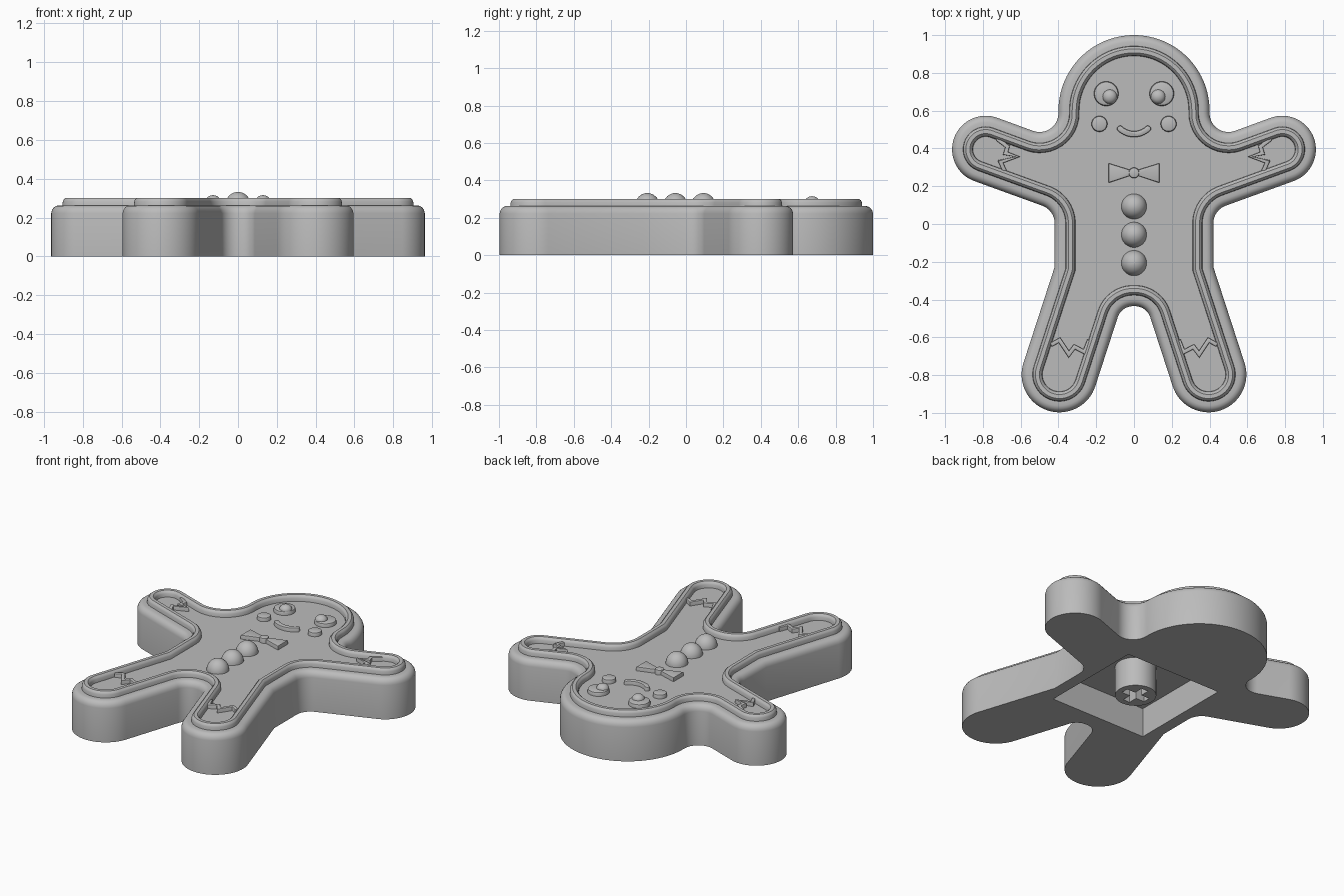
import bpy, bmesh, math
from mathutils import Vector

if "Cube" in bpy.data.objects:
    bpy.data.objects.remove(bpy.data.objects["Cube"])

grey = bpy.data.materials.new("cookie_grey")
grey.diffuse_color = (0.5, 0.5, 0.5, 1)
grey.use_nodes = True
grey.node_tree.nodes["Principled BSDF"].inputs["Base Color"].default_value = grey.diffuse_color
FLOOR = 0.262


def arc(cx, cy, r, a0, a1, n):
    angles = [math.radians(a0 + (a1 - a0) * i / n) for i in range(n + 1)]
    return [Vector((cx + r * math.cos(a), cy + r * math.sin(a))) for a in angles]


def circle(cx, cy, r, n=40):
    return arc(cx, cy, r, 0, 360, n)[:-1]


def fillet(corner, a_in, a_out, r, n=12):
    """Round a corner; the two angles point from it along its sides."""
    c = Vector(corner)
    u, v = [Vector((math.cos(math.radians(a)), math.sin(math.radians(a)))) for a in (a_in, a_out)]
    half = u.angle(v) / 2
    mid = c + (u + v).normalized() * r / math.sin(half)
    t = r / math.tan(half)
    s, e = [math.degrees(math.atan2(*(c + d * t - mid).yx)) for d in (u, v)]
    e = s + (e - s + 180) % 360 - 180
    return arc(mid.x, mid.y, r, s, e, n)


def inset(pts, d):
    """Move a counter-clockwise outline inwards by d with mitred corners."""
    out = []
    for i, p in enumerate(pts):
        a, b = (p - pts[i - 1]).normalized(), (pts[(i + 1) % len(pts)] - p).normalized()
        n1, n2 = Vector((-a.y, a.x)), Vector((-b.y, b.x))
        out.append(p + (n1 + n2) * d / max(1 + n1.dot(n2), 0.2))
    return out


def loft(name, outline, profile):
    """Stack inset copies of an outline; the profile lists (inset, z)."""
    bm = bmesh.new()
    rings = [[bm.verts.new((p.x, p.y, z)) for p in inset(outline, d)] for d, z in profile]
    n = len(outline)
    for lo, hi in zip(rings, rings[1:]):
        for i in range(n):
            j = (i + 1) % n
            bm.faces.new((lo[i], lo[j], hi[j], hi[i]))
    bm.faces.new(rings[0][::-1])
    bm.faces.new(rings[-1])
    bmesh.ops.recalc_face_normals(bm, faces=bm.faces)
    me = bpy.data.meshes.new(name)
    bm.to_mesh(me)
    bm.free()
    ob = bpy.data.objects.new(name, me)
    me.materials.append(grey)
    bpy.context.collection.objects.link(ob)
    return ob


def activate(ob):
    bpy.ops.object.select_all(action='DESELECT')
    ob.select_set(True)
    bpy.context.view_layer.objects.active = ob


def cut(ob, cutter):
    mod = ob.modifiers.new("cut", 'BOOLEAN')
    mod.object, mod.operation, mod.solver = cutter, 'DIFFERENCE', 'EXACT'
    activate(ob)
    bpy.ops.object.modifier_apply(modifier=mod.name)
    bpy.data.objects.remove(cutter)


def dome(name, x, y, r, z0, z1):
    steps = [math.radians(a) for a in range(0, 90, 10)] + [math.radians(87)]
    loft(name, circle(x, y, r), [(r * (1 - math.cos(a)), z0 + (z1 - z0) * math.sin(a)) for a in steps])


def plate(name, outline, top, edge):
    loft(name, outline, [(0, FLOOR - 0.01), (0, top - edge), (edge * 0.3, top - edge * 0.3), (edge, top)])


def stroke(path, w):
    """Outline of a thick line, counter-clockwise."""
    path = [Vector(p) for p in path]
    sides = []
    for i, p in enumerate(path):
        a = (p - path[i - 1]).normalized() if i else (path[1] - p).normalized()
        b = (path[i + 1] - p).normalized() if i + 1 < len(path) else a
        n1, n2 = Vector((a.y, -a.x)), Vector((b.y, -b.x))
        sides.append((n1 + n2) * (w / 2) / max(1 + n1.dot(n2), 0.45))
    return [p + s for p, s in zip(path, sides)] + [p - s for p, s in zip(path[::-1], sides[::-1])]


def mirrored(pts):
    return [Vector((-p[0], p[1])) for p in reversed(pts)]


# Outline of the right half: crotch, leg, waist, arm, head
half = (fillet((0.067, -0.435), 180, -72, 0.085)
        + arc(0.395, -0.797, 0.2, 198, 378, 36)
        + [Vector((0.42, -0.227))]
        + fillet((0.42, 0.073), -90, 20, 0.1)
        + arc(0.785, 0.395, 0.178, -70, 110, 36)
        + fillet((0.4, 0.444), 20, 90, 0.1)
        + arc(0, 0.6, 0.4, 0, 90, 30))
outline = half + mirrored(half)[1:]

# Cookie body with rounded shoulder, raised icing rim and sunken floor
body = loft("cookie_body", outline, [
    (0, 0), (0, 0.222), (0.004, 0.238), (0.012, 0.25), (0.022, 0.258), (0.035, FLOOR),
    (0.058, FLOOR), (0.06, 0.283), (0.064, 0.292), (0.073, 0.3), (0.094, 0.3),
    (0.103, 0.292), (0.108, 0.283), (0.11, FLOOR)])

# Square pocket underneath
square = [Vector(p) for p in ((-0.345, -0.33), (0.345, -0.33), (0.345, 0.36), (-0.345, 0.36))]
cut(body, loft("pocket_cutter", square, [(0, -0.1), (0, 0.19)]))

# Mounting post with a cross-shaped socket
post = loft("mounting_post", circle(0, 0.015, 0.122, 48), [(0, 0), (0, 0.2)])
a, b = 0.085, 0.024
quarter = [(a, -b), (a, b), (b, b)]
cross = []
for k in range(4):
    c, s = (1, 0, -1, 0)[k], (0, 1, 0, -1)[k]
    cross += [Vector((x * c - y * s, x * s + y * c + 0.015)) for x, y in quarter]
cut(post, loft("socket_cutter", cross, [(0, -0.1), (0, 0.16)]))

# Buttons down the front
for i in range(3):
    dome(f"button_{i + 1}", 0, -0.207 + 0.15 * i, 0.067, FLOOR - 0.002, 0.332)

# Bow tie wings, face and icing zigzags, one of each per side
wing = [(0.012, 0.258), (0.135, 0.218), (0.135, 0.322), (0.012, 0.284)]
arm_zigzag = [(0.725, 0.452), (0.67, 0.41), (0.68, 0.374), (0.617, 0.356), (0.707, 0.33), (0.685, 0.28)]
leg_zigzag = [(0.44, -0.64), (0.395, -0.615), (0.345, -0.69), (0.315, -0.65), (0.262, -0.678), (0.237, -0.615)]
for side, s in (("right", 1), ("left", -1)):
    plate(f"eye_{side}", circle(0.147 * s, 0.69, 0.065), 0.288, 0.012)
    dome(f"pupil_{side}", 0.128 * s, 0.674, 0.038, 0.284, 0.315)
    plate(f"cheek_{side}", circle(0.183 * s, 0.53, 0.042), 0.288, 0.01)
    pts = [Vector(p) for p in wing]
    plate(f"bow_{side}", pts if s > 0 else mirrored(wing), 0.288, 0.006)
    for part, path in (("arm", arm_zigzag), ("leg", leg_zigzag)):
        plate(f"{part}_zigzag_{side}", stroke([(x * s, y) for x, y in path], 0.022), 0.288, 0.005)
plate("bow_knot", circle(0, 0.271, 0.028), 0.295, 0.008)

# Smile: a thick arc with round ends
smile = (arc(0, 0.585, 0.125, 228, 312, 20) + arc(0.073, 0.504, 0.017, -48, 132, 8)[1:-1]
         + arc(0, 0.585, 0.093, 312, 228, 20) + arc(-0.073, 0.504, 0.017, 48, 228, 8)[1:-1])
plate("smile", smile, 0.288, 0.008)

for ob in list(bpy.context.scene.objects):
    activate(ob)
    bpy.ops.object.shade_smooth_by_angle(angle=math.radians(30))
